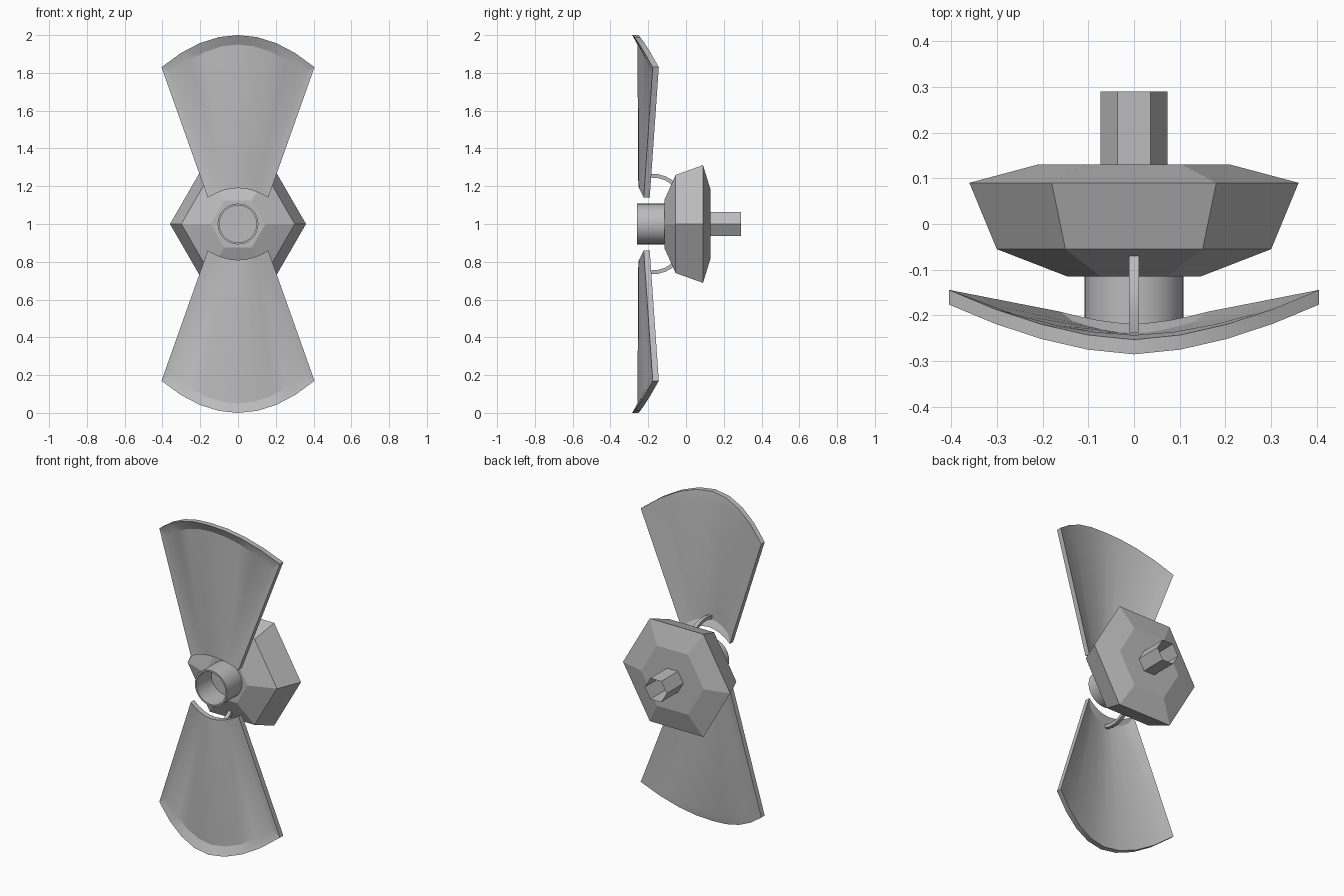
import bpy
import bmesh
import math

cube = bpy.data.objects.get("Cube")
if cube:
    bpy.data.objects.remove(cube, do_unlink=True)

GREY = (0.5, 0.5, 0.5, 1.0)
grey = bpy.data.materials.new("plain grey")
grey.use_nodes = True
grey.diffuse_color = GREY
grey.node_tree.nodes["Principled BSDF"].inputs["Base Color"].default_value = GREY


def finish(name, bm, smooth=None):
    """Turn a bmesh into a coloured object, optionally smooth below an angle."""
    bmesh.ops.recalc_face_normals(bm, faces=bm.faces)
    mesh = bpy.data.meshes.new(name)
    bm.to_mesh(mesh)
    bm.free()
    mesh.materials.append(grey)
    if smooth:
        mesh.shade_smooth()
        mesh.set_sharp_from_angle(angle=math.radians(smooth))
    obj = bpy.data.objects.new(name, mesh)
    bpy.context.collection.objects.link(obj)
    return obj


def lathe(name, profile, sides, caps=True, smooth=None):
    """Sweep (radius, y) points around the y axis at hub height."""
    bm = bmesh.new()
    rings = []
    for r, y in profile:
        angles = [2 * math.pi * i / sides for i in range(sides)]
        rings.append([bm.verts.new((r * math.cos(a), y, 1 + r * math.sin(a)))
                      for a in angles])
    for a, b in zip(rings, rings[1:]):
        for i in range(sides):
            j = (i + 1) % sides
            bm.faces.new((a[i], a[j], b[j], b[i]))
    if caps:
        bm.faces.new(rings[0])
        bm.faces.new(rings[-1])
    return finish(name, bm, smooth)


# Hexagonal hub, open rear shaft and open front collar
lathe("hub_body", [(0.145, -0.115), (0.30, -0.055), (0.36, 0.09), (0.21, 0.13)], 6)
lathe("rear_shaft", [(0.073, 0.13), (0.073, 0.29)], 6, caps=False)
lathe("front_collar", [(0.108, -0.115), (0.108, -0.26), (0.098, -0.26),
                       (0.098, -0.115)], 32, caps=False, smooth=30)

STEPS = 8


def arc(bm, side, half, z_mid, z_end, y_mid, y_end):
    """Curved row of vertices across a blade, z measured from the hub centre."""
    row = []
    for i in range(STEPS + 1):
        t = 2 * i / STEPS - 1
        z = z_mid + (z_end - z_mid) * t * t
        y = y_mid + (y_end - y_mid) * abs(t) ** 1.7
        row.append(bm.verts.new((half * t, y, 1 + side * z)))
    return row


def bridge(bm, a, b):
    for i in range(len(a) - 1):
        bm.faces.new((a[i], a[i + 1], b[i + 1], b[i]))


def blade(name, side):
    """Fan-shaped dished panel inside a thick sloping rim."""
    bm = bmesh.new()
    skins = []
    for rim_shift, panel_shift in ((0, 0), (0.032, 0.014)):
        tip = arc(bm, side, 0.405, 1.0, 0.83, -0.285 + rim_shift, -0.176 + rim_shift)
        root = arc(bm, side, 0.16, 0.19, 0.14, -0.25 + rim_shift, -0.224 + rim_shift)
        top = arc(bm, side, 0.35, 0.95, 0.795,
                  -0.257 + panel_shift, -0.182 + panel_shift)
        low = arc(bm, side, 0.135, 0.23, 0.185,
                  -0.253 + panel_shift, -0.226 + panel_shift)
        bridge(bm, tip, top)
        bridge(bm, top, low)
        bridge(bm, low, root)
        for end in (0, -1):
            bm.faces.new((tip[end], top[end], low[end], root[end]))
        skins.append((tip, root))
    # Outer edge faces between the front and back skins
    (tip_f, root_f), (tip_b, root_b) = skins
    bridge(bm, tip_f, tip_b)
    bridge(bm, root_f, root_b)
    for end in (0, -1):
        bm.faces.new((tip_f[end], tip_b[end], root_b[end], root_f[end]))
    finish(name, bm, smooth=14)


def strut(name, side):
    """Thin bent bar from the blade root back to the hub."""
    path = [(-0.235, 0.245), (-0.19, 0.255), (-0.15, 0.254),
            (-0.11, 0.242), (-0.085, 0.228), (-0.062, 0.205)]
    bm = bmesh.new()
    rings = []
    for i, (y, z) in enumerate(path):
        y0, z0 = path[max(i - 1, 0)]
        y1, z1 = path[min(i + 1, len(path) - 1)]
        length = math.hypot(y1 - y0, z1 - z0)
        ny, nz = -(z1 - z0) / length, (y1 - y0) / length
        rings.append([bm.verts.new((x, y + ny * d, 1 + side * (z + nz * d)))
                      for x, d in ((-0.011, -0.01), (0.011, -0.01),
                                   (0.011, 0.01), (-0.011, 0.01))])
    for a, b in zip(rings, rings[1:]):
        bridge(bm, a + a[:1], b + b[:1])
    bm.faces.new(rings[0])
    bm.faces.new(rings[-1])
    finish(name, bm, smooth=35)


for prefix, side in (("upper", 1), ("lower", -1)):
    blade(prefix + "_blade", side)
    strut(prefix + "_strut", side)
